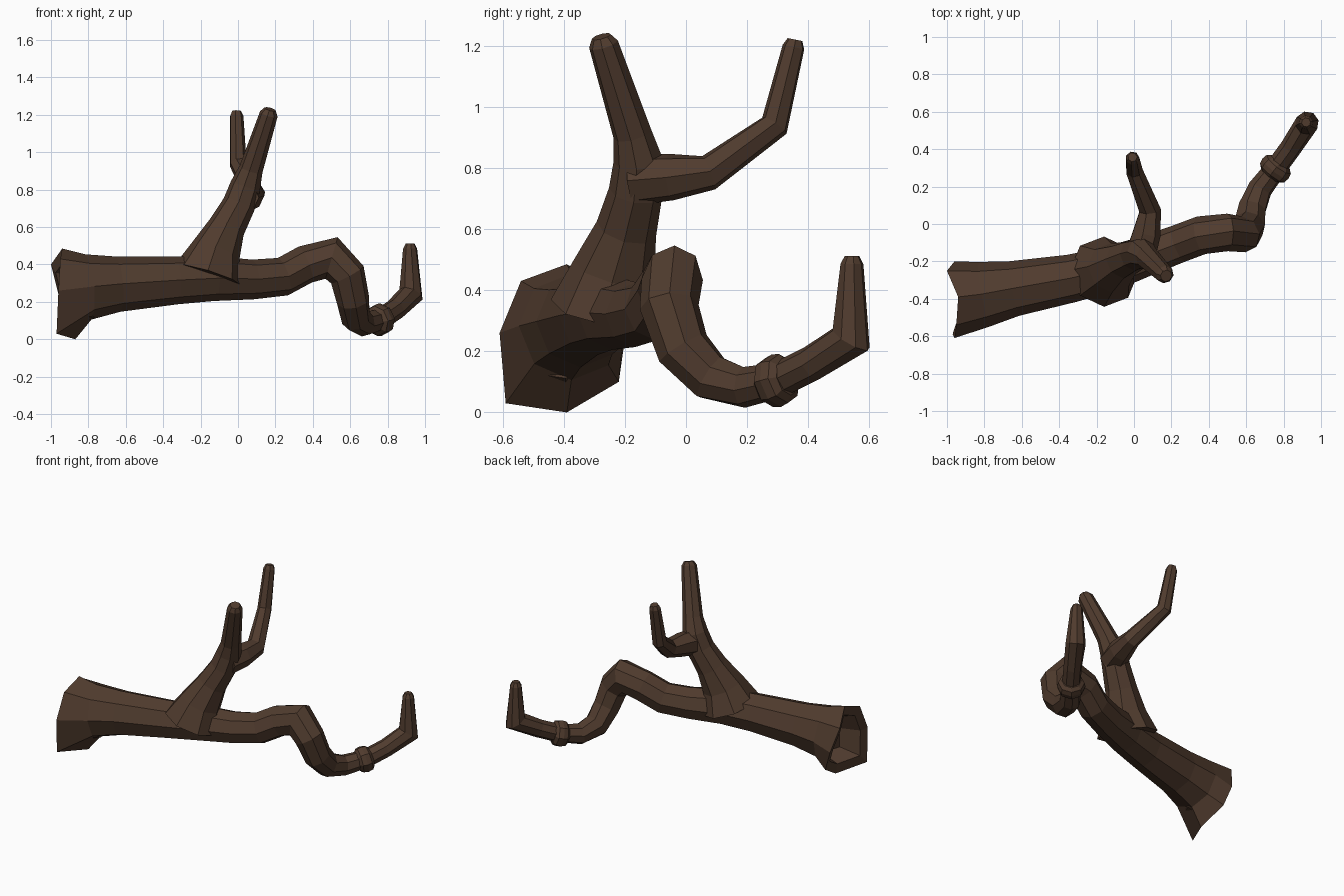
import bpy, bmesh, math
from mathutils import Vector

bark = bpy.data.materials.new("dark brown bark")
bark.diffuse_color = (0.080, 0.044, 0.027, 1)


def tube(name, path, sides, ref, rim=None, ring_turn=0.0):
    """Flat-faced limb through (x, y, z, radius) points with mitred bends and capped ends."""
    bm = bmesh.new()
    pts = [Vector(p[:3]) for p in path]
    u = Vector(ref)
    rings = []
    if rim:
        rings.append([bm.verts.new(p) for p in rim])
    for i, p in enumerate(pts):
        d1 = (p - pts[i - 1]).normalized() if i else (pts[1] - p).normalized()
        d2 = (pts[i + 1] - p).normalized() if i < len(pts) - 1 else d1
        t = (d1 + d2).normalized()
        u = (u - t * u.dot(t)).normalized()
        v = t.cross(u)
        bend = d2 - d1
        ring = []
        for k in range(sides):
            a = 2 * math.pi * k / sides + ring_turn
            o = (u * math.cos(a) + v * math.sin(a)) * path[i][3]
            if bend.length > 0.01:
                n = bend.normalized()
                o += n * o.dot(n) * (1 / max(t.dot(d1), 0.7) - 1)
            ring.append(bm.verts.new(p + o))
        rings.append(ring)
    for a, b in zip(rings, rings[1:]):
        for k in range(sides):
            j = (k + 1) % sides
            bm.faces.new((a[k], a[j], b[j], b[k]))
    bm.faces.new(rings[-1])
    start = bm.faces.new(rings[0][::-1])
    if rim:
        # Hollow broken end: inset rim, then a recessed floor
        c = sum((w.co for w in rings[0]), Vector()) / sides
        outer = rings[0]
        bm.faces.remove(start)
        for scale, depth in ((0.72, 0.01), (0.5, 0.13)):
            inner = [bm.verts.new(c + (w.co - c) * scale + Vector((depth, 0, 0))) if scale > 0.6
                     else bm.verts.new(c + (w.co - c) * 0.75 + Vector((depth, 0, 0))) for w in outer]
            for k in range(sides):
                j = (k + 1) % sides
                bm.faces.new((outer[j], outer[k], inner[k], inner[j]))
            outer = inner
        bm.faces.new(outer[::-1])
    bmesh.ops.recalc_face_normals(bm, faces=bm.faces)
    me = bpy.data.meshes.new(name)
    bm.to_mesh(me)
    bm.free()
    me.materials.append(bark)
    ob = bpy.data.objects.new(name, me)
    bpy.context.collection.objects.link(ob)
    return ob


# Main log with jagged flared end, running into the crooked drooping limb
rim = [(-0.96, -0.20, 0.24), (-1.0, -0.25, 0.40), (-0.94, -0.39, 0.485), (-0.95, -0.54, 0.43),
       (-0.96, -0.61, 0.26), (-0.97, -0.59, 0.03), (-0.87, -0.39, 0.0), (-0.91, -0.22, 0.10)]
tube("log", [
    (-0.80, -0.375, 0.28, 0.175), (-0.64, -0.345, 0.295, 0.148), (-0.33, -0.29, 0.315, 0.128),
    (-0.13, -0.24, 0.325, 0.12), (0.08, -0.165, 0.32, 0.106), (0.24, -0.105, 0.335, 0.102),
    (0.36, -0.06, 0.40, 0.102), (0.50, -0.045, 0.435, 0.10), (0.585, -0.055, 0.345, 0.095),
    (0.615, -0.01, 0.21, 0.088), (0.63, 0.08, 0.115, 0.078), (0.675, 0.19, 0.082, 0.066),
    (0.76, 0.30, 0.105, 0.058), (0.84, 0.41, 0.16, 0.058), (0.925, 0.54, 0.24, 0.063),
    (0.92, 0.543, 0.485, 0.038), (0.92, 0.543, 0.512, 0.024)], 8, (0, 1, 0), rim)

# Knotted collar around the thin end of the limb
tube("collar", [
    (0.727, 0.259, 0.095, 0.06), (0.738, 0.273, 0.098, 0.082), (0.756, 0.296, 0.104, 0.088),
    (0.774, 0.319, 0.111, 0.082), (0.785, 0.333, 0.115, 0.06)], 8, (0, 0, 1))

# Upright branch flaring out of the log
tube("upright_branch", [
    (-0.16, -0.255, 0.34, 0.19), (-0.12, -0.235, 0.47, 0.135), (-0.06, -0.195, 0.60, 0.10),
    (0.005, -0.165, 0.72, 0.088), (0.04, -0.155, 0.82, 0.082), (0.07, -0.175, 0.91, 0.064),
    (0.165, -0.27, 1.205, 0.049), (0.172, -0.277, 1.23, 0.032)], 8, (1, 0, 0))

# Side fork bending back and then up
tube("side_fork", [
    (0.03, -0.17, 0.76, 0.085), (0.065, -0.05, 0.77, 0.078), (0.085, 0.075, 0.785, 0.058),
    (0.0, 0.29, 0.94, 0.046), (-0.008, 0.352, 1.195, 0.037), (-0.008, 0.357, 1.22, 0.025)],
    7, (1, 0, 0))
